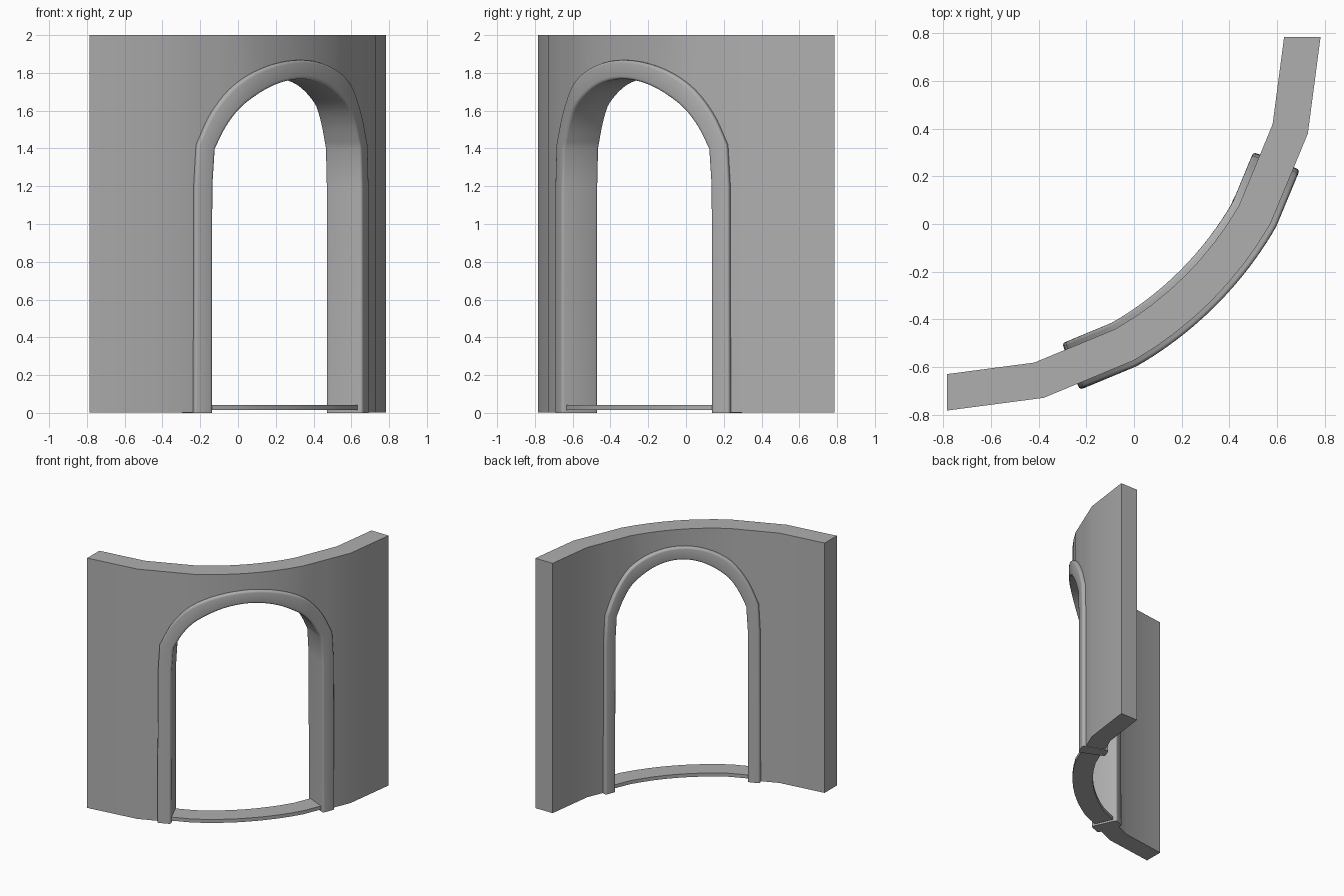
import bpy, bmesh
from math import sin, cos, radians

if "Cube" in bpy.data.objects:
    bpy.data.objects.remove(bpy.data.objects["Cube"])

CX, CY = -0.785, 0.785          # centre of the wall's curve
R_IN, R_OUT = 1.415, 1.568
STEP = 15                       # wall facet angle

grey = bpy.data.materials.new("stone_grey")
grey.diffuse_color = (0.43, 0.43, 0.43, 1)
grey.use_nodes = True
grey.node_tree.nodes["Principled BSDF"].inputs["Base Color"].default_value = grey.diffuse_color


def place(half, r, z):
    """Point at angle `half` degrees from the doorway axis: round middle, facetted sides."""
    t = 45 - half
    k = 1
    if abs(half) > STEP:
        k = cos(radians(STEP / 2)) / cos(radians(t % STEP - STEP / 2))
    a = radians(t)
    base = min(max(r, R_IN), R_OUT)
    r = base * k + (r - base)
    return (CX + r * sin(a), CY - r * cos(a), z)


def loft(name, rings):
    """Bridge a row of equal cross-sections and cap both ends."""
    bm = bmesh.new()
    rows = [[bm.verts.new(place(*p)) for p in ring] for ring in rings]
    n = len(rows[0])
    for a, b in zip(rows, rows[1:]):
        for i in range(n):
            j = (i + 1) % n
            bm.faces.new((a[i], a[j], b[j], b[i]))
    bm.faces.new(rows[0])
    bm.faces.new(rows[-1][::-1])
    bmesh.ops.remove_doubles(bm, verts=bm.verts, dist=0.0001)
    bmesh.ops.dissolve_degenerate(bm, edges=bm.edges, dist=0.0001)
    bmesh.ops.recalc_face_normals(bm, faces=bm.faces)
    me = bpy.data.meshes.new(name)
    bm.to_mesh(me)
    bm.free()
    me.materials.append(grey)
    ob = bpy.data.objects.new(name, me)
    bpy.context.collection.objects.link(ob)
    bpy.ops.object.select_all(action='DESELECT')
    ob.select_set(True)
    bpy.context.view_layer.objects.active = ob
    bpy.ops.object.shade_smooth_by_angle(angle=radians(40))


def mirrored(path, flip=(0,)):
    """Complete a half path that ends on the doorway axis."""
    return path + [tuple(-v if i in flip else v for i, v in enumerate(p))
                   for p in path[-2::-1]]


def smoothed(path, first, last, cuts):
    """Round the path between two indices with a Catmull-Rom curve."""
    out = list(path[:first])
    for i in range(first, last):
        a, b, c, d = (path[i + o] for o in (-1, 0, 1, 2))
        if i == first:          # start as a corner rather than overshooting
            a = tuple(2 * q - r for q, r in zip(b, c))
        if i == last - 1:
            d = tuple(2 * r - q for q, r in zip(b, c))
        for s in range(cuts):
            t = s / cuts
            out.append(tuple(0.5 * (2 * q + (r - p) * t + (2 * p - 5 * q + 4 * r - w) * t * t
                                    + (3 * q - p - 3 * r + w) * t ** 3)
                             for p, q, r, w in zip(a, b, c, d)))
    return out + list(path[last:])


# Curved wall: each section runs from the opening edge up to the wall top
Z0 = 0.003
wall = mirrored([(45, Z0), (30, Z0), (22.5, Z0), (22.5, 1.4), (19.2, 1.56),
                 (15, 1.69), (11, 1.75), (7.5, 1.785), (3.5, 1.81), (0, 1.816)])
loft("curved_wall", [[(h, R_IN, z), (h, R_OUT, z), (h, R_OUT, 2), (h, R_IN, 2)]
                     for h, z in wall])

# Door surround: inner and outer edge of the arch as (angle, z, angle, z)
arch = mirrored([(20.7, 0, 24.4, 0), (20.6, 1.2, 24.3, 1.2), (20.1, 1.4, 23.8, 1.42),
                 (17.3, 1.535, 20.5, 1.595), (13.6, 1.64, 15.4, 1.745),
                 (7.0, 1.735, 8.2, 1.836), (0, 1.768, 0, 1.868)], flip=(0, 2))
arch = smoothed(arch, 2, len(arch) - 3, 4)
lo, hi = R_IN - 0.03, R_OUT + 0.027
quarter = [(0, 1), (0.134, 0.5), (0.5, 0.134), (1, 0)]      # rounded corner
quarter = [(0.15 * u, 0.014 * d) for u, d in quarter]
profile = ([(u, lo + d) for u, d in quarter] +
           [(1 - u, lo + d) for u, d in quarter[::-1]] +
           [(1 - u, hi - d) for u, d in quarter] +
           [(u, hi - d) for u, d in quarter[::-1]])
loft("door_surround", [[(a + (b - a) * u, r, z + (w - z) * u) for u, r in profile]
                       for a, z, b, w in arch])

# Threshold strip across the doorway
sill = mirrored([(h,) for h in (21.2, 15, 11, 7.5, 3.5, 0)])
loft("threshold", [[(h, R_IN, 0.015), (h, R_OUT, 0.015), (h, R_OUT, 0.043), (h, R_IN, 0.043)]
                   for h, in sill])
